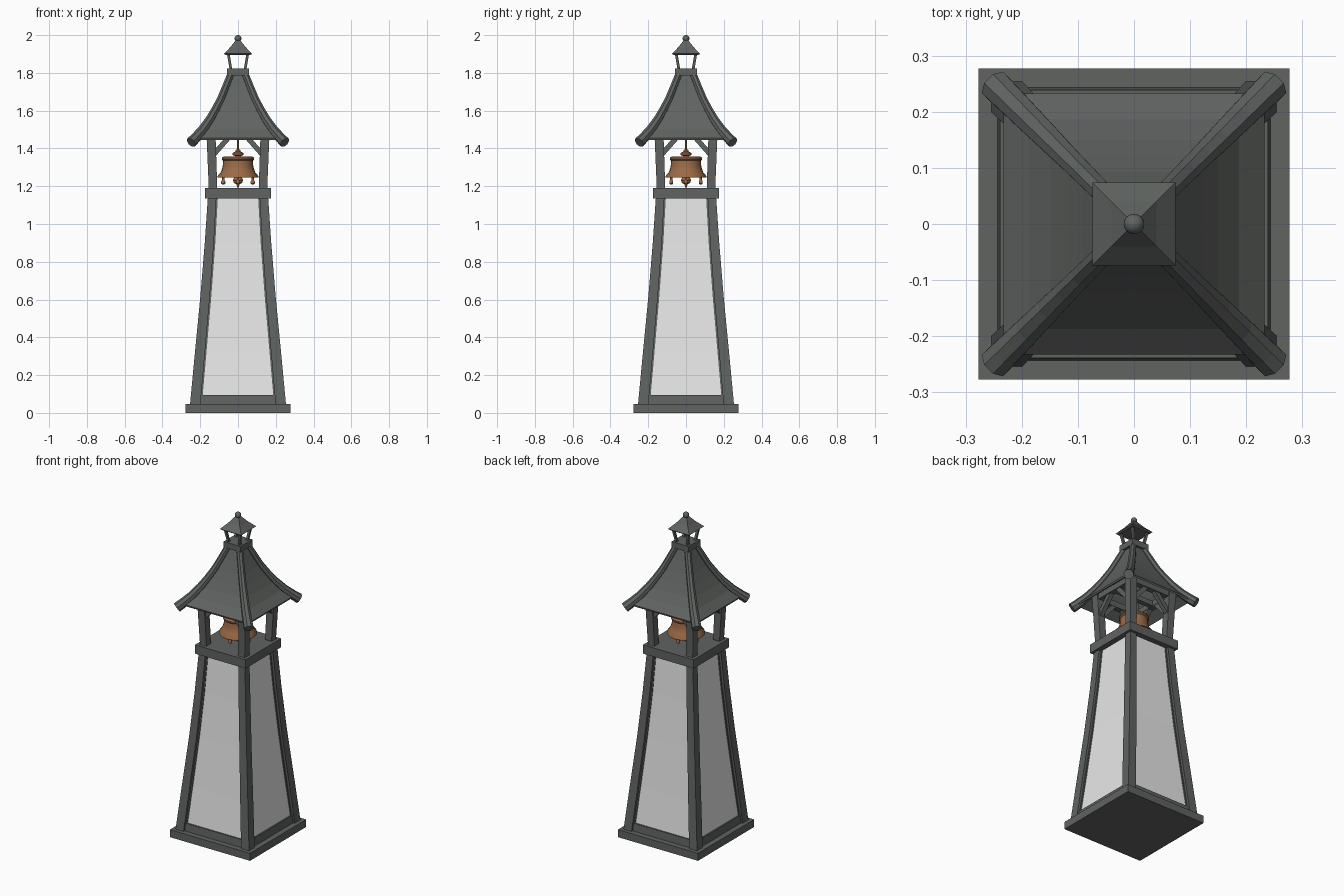
import bpy, bmesh, math
from mathutils import Vector

if "Cube" in bpy.data.objects:
    bpy.data.objects.remove(bpy.data.objects["Cube"])


def material(name, rgb):
    m = bpy.data.materials.new(name)
    m.diffuse_color = (*rgb, 1)
    m.use_nodes = True
    m.node_tree.nodes["Principled BSDF"].inputs["Base Color"].default_value = m.diffuse_color
    return m


GREY = material("dark grey timber", (0.115, 0.125, 0.118))
PALE = material("pale grey panel", (0.80, 0.80, 0.80))
BRONZE = material("bronze brown", (0.33, 0.145, 0.06))


def loft(name, rings, mat, cap=True):
    """Skin a list of equal-length point rings."""
    bm = bmesh.new()
    vs = [[bm.verts.new(p) for p in r] for r in rings]
    n = len(vs[0])
    for a, b in zip(vs, vs[1:]):
        for i in range(n):
            j = (i + 1) % n
            bm.faces.new((a[i], a[j], b[j], b[i]))
    if cap:
        bm.faces.new(vs[0][::-1])
        bm.faces.new(vs[-1])
    bmesh.ops.recalc_face_normals(bm, faces=bm.faces)
    me = bpy.data.meshes.new(name)
    bm.to_mesh(me)
    bm.free()
    ob = bpy.data.objects.new(name, me)
    me.materials.append(mat)
    bpy.context.collection.objects.link(ob)
    return ob


def square(h, z):
    return [(-h, -h, z), (h, -h, z), (h, h, z), (-h, h, z)]


def tower(name, profile, mat):
    return loft(name, [square(h, z) for h, z in profile], mat)


def bar(name, a, b, w, mat=GREY):
    """Square bar between two points."""
    a, b = Vector(a), Vector(b)
    d = (b - a).normalized()
    up = Vector((0, 0, 1)) if abs(d.z) < 0.95 else Vector((0, 1, 0))
    s = d.cross(up).normalized() * w / 2
    t = s.cross(d).normalized() * w / 2
    return loft(name, [[p + s + t, p - s + t, p - s - t, p + s - t] for p in (a, b)], mat)


def lathe(name, profile, mat, x=0, y=0, n=24):
    rings = [[(x + r * math.cos(2 * math.pi * i / n), y + r * math.sin(2 * math.pi * i / n), z)
              for i in range(n)] for r, z in profile]
    ob = loft(name, rings, mat)
    bpy.context.view_layer.objects.active = ob
    bpy.ops.object.select_all(action='DESELECT')
    ob.select_set(True)
    bpy.ops.object.shade_smooth_by_angle(angle=math.radians(35))
    return ob


CORNERS = [(sx, sy) for sx in (-1, 1) for sy in (-1, 1)]

# Base, sill, panelled body and belfry floor
tower("base_plate", [(0.277, 0), (0.277, 0.047)], GREY)
tower("sill", [(0.243, 0.045), (0.239, 0.095)], GREY)
tower("wall_panels", [(0.231, 0.09), (0.207, 0.32), (0.179, 0.62), (0.157, 0.9), (0.141, 1.14)], PALE)
tower("belfry_floor", [(0.175, 1.135), (0.175, 1.19)], GREY)

# Corner posts (outer distance, width, height) with a thin inner trim
POST = [(0.254, 0.055, 0.045), (0.228, 0.053, 0.32), (0.199, 0.05, 0.62),
        (0.176, 0.048, 0.9), (0.159, 0.045, 1.15), (0.155, 0.045, 1.2), (0.168, 0.048, 1.5)]


def post(name, prof, sx, sy):
    loft(name, [[(sx * a, sy * a, z), (sx * (a - w), sy * a, z),
                 (sx * (a - w), sy * (a - w), z), (sx * a, sy * (a - w), z)]
                for a, w, z in prof], GREY)


for sx, sy in CORNERS:
    post("corner_post", POST, sx, sy)
    post("post_trim", [(a - 0.015, w - 0.007, z) for a, w, z in POST[:5]], sx, sy)

# Beams and diagonal braces under the roof, one set for each side
for k in range(4):
    c, s = round(math.cos(k * math.pi / 2)), round(math.sin(k * math.pi / 2))

    def rot(x, y, z):
        return (c * x - s * y, s * x + c * y, z)
    bar("roof_beam", rot(-0.16, -0.142, 1.485), rot(0.16, -0.142, 1.485), 0.035)
    for m in (-1, 1):
        bar("brace", rot(m * 0.14, -0.14, 1.355), rot(m * 0.03, -0.14, 1.48), 0.027)
bar("bell_beam", (-0.15, 0, 1.485), (0.15, 0, 1.485), 0.03)

# Concave hollow roof shell
tower("roof", [(0.042, 1.79), (0.066, 1.725), (0.093, 1.66), (0.121, 1.605), (0.15, 1.553), (0.187, 1.5),
               (0.233, 1.455), (0.23, 1.445), (0.18, 1.485), (0.138, 1.545), (0.083, 1.65), (0.03, 1.77)], GREY)

# Rounded hip ridges
HIP = [(0.04, 1.79, 0.019), (0.066, 1.724, 0.02), (0.092, 1.66, 0.021), (0.12, 1.605, 0.022),
       (0.15, 1.552, 0.024), (0.188, 1.497, 0.026), (0.228, 1.452, 0.028), (0.248, 1.432, 0.029)]
for sx, sy in CORNERS:
    side = Vector((-sy, sx, 0)).normalized()
    pts = [Vector((sx * d, sy * d, z)) for d, z, _ in HIP]
    rings = []
    for i, p in enumerate(pts):
        t = (pts[min(i + 1, len(pts) - 1)] - pts[max(i - 1, 0)]).normalized()
        nrm = side.cross(t)
        rings.append([p + HIP[i][2] * (side * math.cos(q * math.pi / 4 + math.pi / 8)
                                       + nrm * math.sin(q * math.pi / 4 + math.pi / 8))
                      for q in range(8)])
    loft("hip_ridge", rings, GREY)

# Roof cap, small lantern and finial
tower("roof_cap", [(0.058, 1.785), (0.058, 1.822)], GREY)
for sx, sy in CORNERS:
    bar("lantern_post", (sx * 0.038, sy * 0.038, 1.82), (sx * 0.053, sy * 0.053, 1.91), 0.014)
tower("lantern_roof", [(0.066, 1.895), (0.074, 1.902), (0.04, 1.937), (0.012, 1.973)], GREY)
lathe("finial_ball", [(0.018 * math.sin(a * math.pi / 8) + 0.0005, 1.982 - 0.018 * math.cos(a * math.pi / 8))
                      for a in range(9)], GREY, n=14)

# Bell with hanger, clapper and four small drops
lathe("bell", [(0.03, 1.358), (0.078, 1.356), (0.086, 1.35), (0.086, 1.342), (0.079, 1.335), (0.081, 1.305),
               (0.09, 1.275), (0.107, 1.255), (0.108, 1.246), (0.096, 1.246), (0.08, 1.275), (0.068, 1.34)],
      BRONZE)
lathe("bell_hanger", [(0.02, 1.35), (0.016, 1.36), (0.03, 1.366), (0.03, 1.376), (0.014, 1.384),
                      (0.012, 1.392), (0.005, 1.396), (0.005, 1.48)], BRONZE, n=16)
lathe("clapper", [(0.004, 1.193), (0.008, 1.21), (0.022, 1.218), (0.027, 1.232), (0.02, 1.245),
                  (0.006, 1.25), (0.006, 1.345)], BRONZE, n=16)
for x, y in ((0.078, 0), (-0.078, 0), (0, 0.078), (0, -0.078)):
    lathe("bell_drop", [(0.004, 1.208), (0.011, 1.214), (0.011, 1.225), (0.006, 1.235), (0.006, 1.29)],
          BRONZE, x, y, 10)
